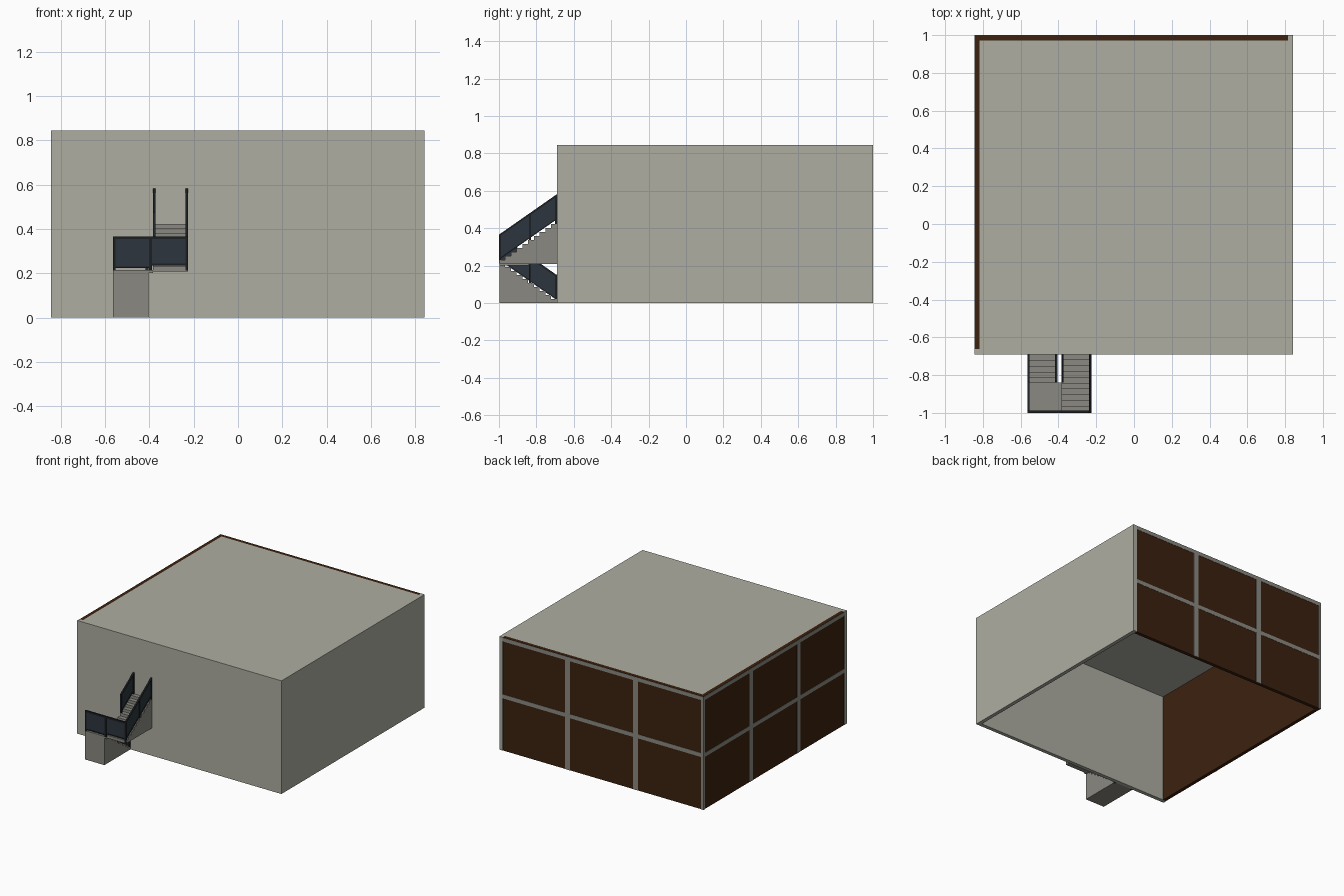
import bpy, bmesh

if "Cube" in bpy.data.objects:
    bpy.data.objects.remove(bpy.data.objects["Cube"])


def mat(name, r, g, b):
    m = bpy.data.materials.new(name)
    m.diffuse_color = (r, g, b, 1)
    m.use_nodes = True
    m.node_tree.nodes["Principled BSDF"].inputs["Base Color"].default_value = m.diffuse_color
    return m


WALL = mat("pale_concrete", 0.42, 0.42, 0.36)
GREY = mat("mid_grey", 0.255, 0.25, 0.22)
BROWN = mat("dark_brown", 0.045, 0.0152, 0.0045)
PANEL = mat("blue_grey_panel", 0.025, 0.036, 0.047)
BLACK = mat("near_black_metal", 0.0116, 0.0144, 0.0176)


def prism(name, profile, x0, x1, material):
    """Extrude a (y, z) profile along x."""
    bm = bmesh.new()
    face = bm.faces.new([bm.verts.new((x0, y, z)) for y, z in profile])
    ext = bmesh.ops.extrude_face_region(bm, geom=[face])
    verts = [v for v in ext["geom"] if isinstance(v, bmesh.types.BMVert)]
    bmesh.ops.translate(bm, verts=verts, vec=(x1 - x0, 0, 0))
    bmesh.ops.recalc_face_normals(bm, faces=bm.faces)
    me = bpy.data.meshes.new(name)
    bm.to_mesh(me)
    bm.free()
    me.materials.append(material)
    ob = bpy.data.objects.new(name, me)
    bpy.context.collection.objects.link(ob)
    return ob


def box(name, x0, x1, y0, y1, z0, z1, material):
    return prism(name, [(y0, z0), (y1, z0), (y1, z1), (y0, z1)], x0, x1, material)


X0, X1, Y0, Y1, H, T = -0.845, 0.842, -0.69, 1.0, 0.845, 0.028

# Building shell, open underneath
box("front_wall", X0, X1, Y0, Y0 + T, 0, H, WALL)
box("right_wall", X1 - T, X1, Y0 + T, Y1, 0, H, WALL)
box("roof", X0 + T, X1 - T, Y0 + T, Y1 - T, H - 0.025, H, WALL)

# Brown infill walls on the left and back
E = 0.002
box("left_infill", X0 + E, X0 + T, Y0 + T, Y1 - E, 0, H, BROWN)
box("back_infill", X0 + T, X1 - T, Y1 - T, Y1 - E, 0, H, BROWN)

# Grey framing strips on the infill walls, three bays by two rows
D = 0.006
for i in range(4):
    w = 0.02
    yc = Y0 + (Y1 - Y0) * i / 3
    xc = X0 + (X1 - X0) * i / 3
    box(f"left_mullion_{i}", X0, X0 + D, max(yc - w, Y0 + T), min(yc + w, Y1) if i < 3 else Y1, 0, H - E, GREY)
    box(f"back_mullion_{i}", max(xc - w, X0), min(xc + w, X1 - T), Y1 - D, Y1, 0, H - E, GREY) if i < 3 else None
for i, (z0, z1) in enumerate([(0.39, 0.42), (H - 0.03, H - E)]):
    box(f"left_rail_{i}", X0, X0 + D, Y0 + T, Y1, z0, z1, GREY)
    box(f"back_rail_{i}", X0, X1 - T, Y1 - D, Y1, z0, z1, GREY)

# Stair flights: solid stepped profiles
N, YF, RISE = 10, -0.998, 0.215
RUN = (Y0 - YF) / N


def flight(name, x0, x1, z0, up_to_wall):
    pts = []
    for i in range(N):
        for j in (i, i + 1):
            y = YF + j * RUN if up_to_wall else Y0 - j * RUN
            pts.append((y, z0 + (i + 1) * RISE / N))
    pts += [(pts[-1][0], z0), (pts[0][0], z0)]
    prism(name, pts, x0, x1, GREY)


flight("lower_flight", -0.565, -0.405, 0, False)
flight("upper_flight", -0.385, -0.226, 0.208, True)
box("landing", -0.565, -0.385, YF, -0.84, 0.2, 0.214, GREY)


# Sloped railings: infill panel, top and bottom bars, posts
def railing(name, x, y_start, zbase, slope):
    z = lambda y: zbase + slope * (y - YF)
    a, b, h = y_start, Y0, 0.006

    def band(part, lo, hi, t, m):
        prism(f"{name}_{part}", [(a, z(a) + lo), (b, z(b) + lo), (b, z(b) + hi), (a, z(a) + hi)],
              x - t, x + t, m)

    band("panel", 0.012, 0.136, 0.002, PANEL)
    band("top_bar", 0.13, 0.142, h, BLACK)
    band("bottom_bar", 0.008, 0.016, 0.004, BLACK)
    for i, y in enumerate(sorted({a, -0.84, b - 0.01})):
        box(f"{name}_post_{i}", x - h, x + h, y, y + 0.01, z(y) - 0.015, z(y) + 0.138, BLACK)


S = RISE / (Y0 - YF)
railing("lower_outer_railing", -0.559, YF, 0.222, -S)
railing("lower_inner_railing", -0.411, -0.84, 0.222, -S)
railing("upper_inner_railing", -0.379, -0.84, 0.225, S)
railing("upper_outer_railing", -0.232, YF, 0.225, S)

# Railing across the front of the landing
box("front_panel_left", -0.555, -0.397, YF + 0.002, YF + 0.006, 0.226, 0.36, PANEL)
box("front_panel_right", -0.393, -0.235, YF + 0.002, YF + 0.006, 0.24, 0.36, PANEL)
box("front_top_bar", -0.565, -0.226, -1.0, YF + 0.01, 0.354, 0.367, BLACK)
box("front_bottom_bar_left", -0.565, -0.397, YF, YF + 0.008, 0.224, 0.231, BLACK)
box("front_bottom_bar_right", -0.393, -0.226, YF, YF + 0.008, 0.236, 0.243, BLACK)
for i, x in enumerate((-0.559, -0.395, -0.232)):
    box(f"front_post_{i}", x - 0.006, x + 0.006, -1.0, YF + 0.01, 0.212, 0.365, BLACK)
